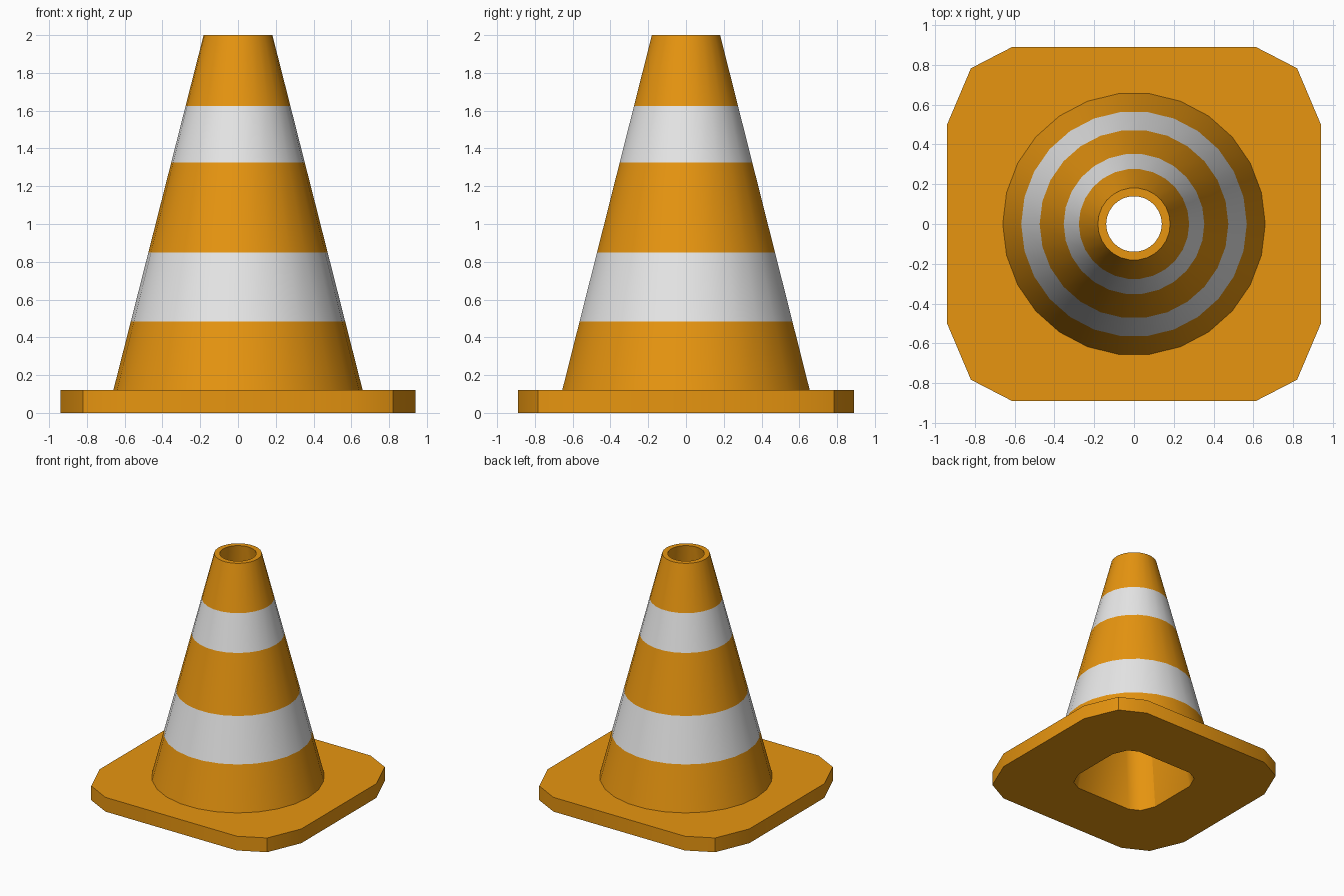
import bpy, bmesh, math

if "Cube" in bpy.data.objects:
    bpy.data.objects.remove(bpy.data.objects["Cube"])

SIDES = 26


def material(name, rgb):
    m = bpy.data.materials.new(name)
    m.diffuse_color = (*rgb, 1)
    m.use_nodes = True
    m.node_tree.nodes["Principled BSDF"].inputs["Base Color"].default_value = m.diffuse_color
    return m


bm = bmesh.new()


def circle(r, z):
    step = 2 * math.pi / SIDES
    return [bm.verts.new((r * math.cos(i * step), r * math.sin(i * step), z))
            for i in range(SIDES)]


def base_outline(scale, z):
    # Square with two-step chamfered corners, counter-clockwise
    q = [(0.94, 0.50), (0.82, 0.783), (0.613, 0.89)]
    pts = (q + [(-x, y) for x, y in reversed(q)]
           + [(-x, -y) for x, y in q] + [(x, -y) for x, y in reversed(q)])
    return [bm.verts.new((x * scale, y * scale, z)) for x, y in pts]


def angle(ring, i):
    v = ring[i % len(ring)].co
    return math.atan2(v.y, v.x) % (2 * math.pi) + 2 * math.pi * (i // len(ring))


def stitch(a, b, mat=0):
    """Join two rings: quads for equal counts, otherwise triangles by angle."""
    n, m = len(a), len(b)
    faces = []
    if n == m:
        for i in range(n):
            k = (i + 1) % n
            faces.append(bm.faces.new((a[i], a[k], b[k], b[i])))
    else:
        i = j = 0
        while i < n or j < m:
            if j >= m or (i < n and angle(a, i + 1) <= angle(b, j + 1)):
                faces.append(bm.faces.new((a[i % n], a[(i + 1) % n], b[j % m])))
                i += 1
            else:
                faces.append(bm.faces.new((a[i % n], b[(j + 1) % m], b[j % m])))
                j += 1
    for f in faces:
        f.material_index = mat


# Base plate with a hole of the same shape underneath
hole = base_outline(0.426, 0)
bottom = base_outline(1, 0)
top = base_outline(1, 0.12)
stitch(hole, bottom)
stitch(bottom, top)

# Tapered body with two white bands
levels = [0.12, 0.485, 0.85, 1.325, 1.625, 2.0]
rings = [circle(0.66 - (z - 0.12) * 0.478 / 1.88, z) for z in levels]
stitch(top, rings[0])
for i in range(5):
    stitch(rings[i], rings[i + 1], i % 2)

# Top rim and hollow inside down to the base hole
rim = circle(0.14, 2.0)
stitch(rings[-1], rim)
stitch(rim, hole)

bmesh.ops.recalc_face_normals(bm, faces=bm.faces[:])
mesh = bpy.data.meshes.new("traffic_cone")
bm.to_mesh(mesh)
bm.free()
mesh.materials.append(material("orange", (0.8, 0.30, 0.005)))
mesh.materials.append(material("white", (0.8, 0.8, 0.8)))
obj = bpy.data.objects.new("traffic_cone", mesh)
bpy.context.collection.objects.link(obj)
bpy.context.view_layer.objects.active = obj
obj.select_set(True)
bpy.ops.object.shade_smooth_by_angle(angle=math.radians(32))
